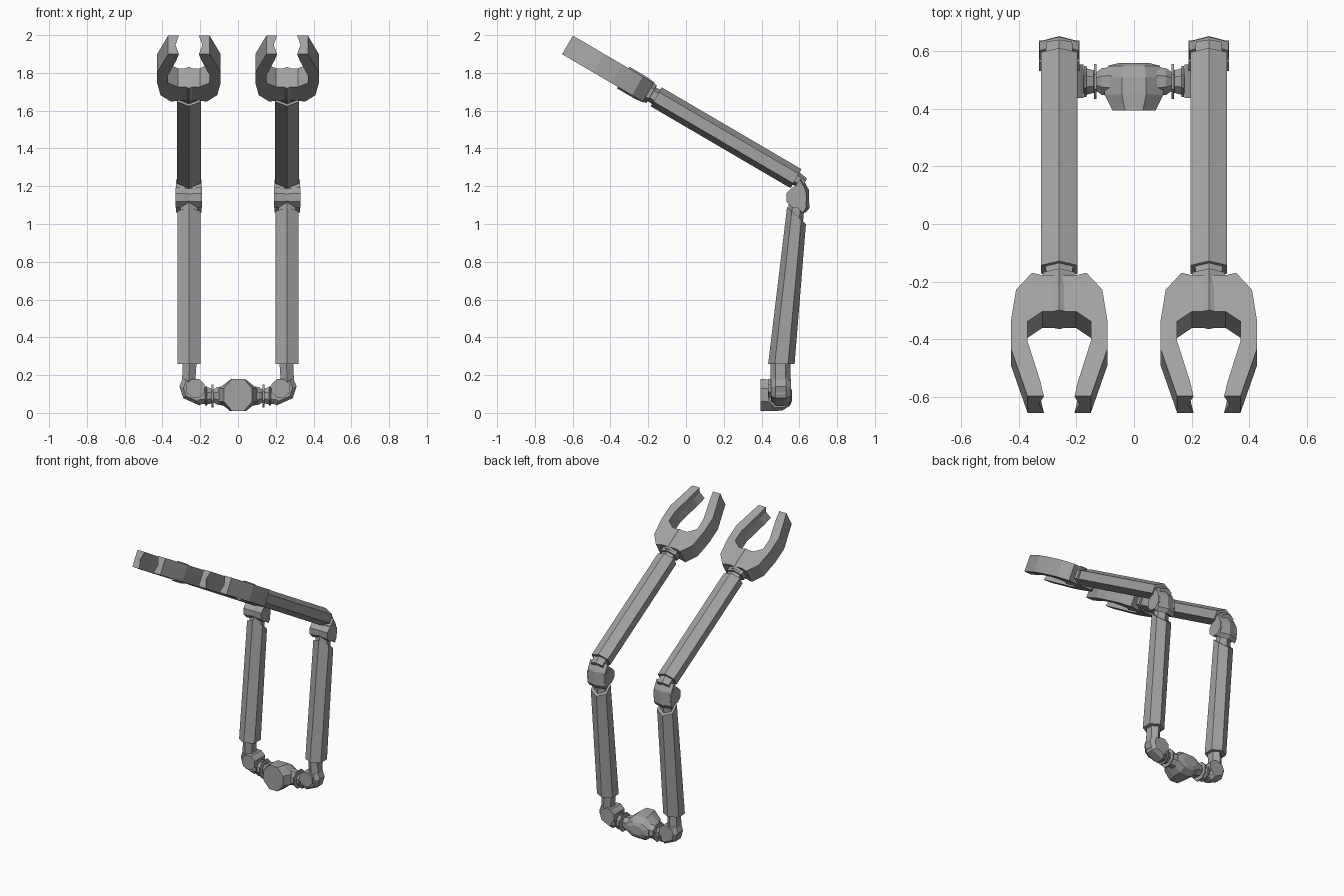
import bpy, bmesh, math
from mathutils import Vector

if "Cube" in bpy.data.objects:
    bpy.data.objects.remove(bpy.data.objects["Cube"])

grey = bpy.data.materials.new("metal grey")
grey.diffuse_color = (0.36, 0.36, 0.36, 1)
grey.use_nodes = True
grey.node_tree.nodes["Principled BSDF"].inputs["Base Color"].default_value = grey.diffuse_color

X = Vector((1, 0, 0))
Y = Vector((0, 1, 0))
Z = Vector((0, 0, 1))


def ring(c, a, b, ra, rb, n=6, turn=0.0):
    """Polygon of n corners round c, half sizes ra along a and rb along b."""
    out = []
    for i in range(n):
        t = math.tau * (i + turn) / n
        out.append(Vector(c) + a * (ra * math.cos(t)) + b * (rb * math.sin(t)))
    return out


def loft(name, rings):
    """Skin a closed solid through rings of equal corner count."""
    bm = bmesh.new()
    vs = [[bm.verts.new(p) for p in r] for r in rings]
    n = len(rings[0])
    for r, q in zip(vs, vs[1:]):
        for i in range(n):
            j = (i + 1) % n
            bm.faces.new((r[i], r[j], q[j], q[i]))
    bm.faces.new(vs[0])
    bm.faces.new(vs[-1])
    bmesh.ops.recalc_face_normals(bm, faces=bm.faces)
    me = bpy.data.meshes.new(name)
    bm.to_mesh(me)
    bm.free()
    me.materials.append(grey)
    ob = bpy.data.objects.new(name, me)
    bpy.context.collection.objects.link(ob)
    return ob


def paired(name, rings):
    """Make the right part and its mirrored left twin."""
    loft("right_" + name, rings)
    loft("left_" + name, [[Vector((-p.x, p.y, p.z)) for p in r] for r in rings])


# central body: faceted drum facing the front
body = [(0.395, 0.075, 0.085, 0.095), (0.45, 0.102, 0.083, 0.093),
        (0.51, 0.102, 0.078, 0.09), (0.55, 0.09, 0.052, 0.09), (0.56, 0.05, 0.03, 0.09)]
loft("central_body", [ring((0, y, z), X, Z, rx / 0.924, rz / 0.924, 8, 0.5)
                      for y, rx, rz, z in body])

# shoulder shaft with two flanges, turned about x
shaft = [(0.08, 0.055), (0.112, 0.05), (0.13, 0.036), (0.131, 0.066), (0.139, 0.066),
         (0.14, 0.042), (0.165, 0.05), (0.166, 0.058), (0.173, 0.058), (0.174, 0.045),
         (0.205, 0.05)]
paired("shoulder_shaft", [ring((x, 0.495, 0.09), Y, Z, r, r, 8, 0.5) for x, r in shaft])

# bent shoulder corner, narrowing towards its front and back
corner = [(0.18, 0.055), (0.205, 0.04), (0.29, 0.078), (0.31, 0.14),
          (0.29, 0.19), (0.225, 0.185), (0.18, 0.13)]
centre = Vector((0.24, 0, 0.115))


def corner_ring(y, k):
    return [centre + (Vector((x, 0, z)) - centre) * k + Y * y for x, z in corner]


paired("shoulder_corner", [corner_ring(0.45, 0.7), corner_ring(0.475, 1),
                           corner_ring(0.53, 1), corner_ring(0.555, 0.7)])
# shoulder pivot drum
paired("shoulder_pivot", [ring((0.225, y, 0.13), X, Z, 0.053, 0.053, 8, 0.5)
                          for y in (0.438, 0.555)])
# neck rising into the upper arm
paired("shoulder_neck", [ring((x, y, z), Y, X, 0.052, w, 6) for x, y, z, w in
                         ((0.265, 0.5, 0.1, 0.04), (0.255, 0.5, 0.28, 0.042))])

# upper arm: six-sided sleeve with a slanted top
low = ring((0.26, 0.505, 0.26), Y, X, 0.07, 0.07)
top = ring((0.26, 0.585, 1.045), Y, X, 0.05, 0.07)
for p in top:
    p.z -= (p.y - 0.585) * 0.9
paired("upper_arm", [low, top])
paired("upper_arm_neck", [ring((0.26, y, z), Y, X, 0.042, 0.052)
                          for y, z in ((0.575, 0.98), (0.587, 1.12))])

# elbow pivot across x, slightly waisted
paired("elbow_pivot", [ring((x, 0.585, 1.14), Y, Z, r, r, 8, 0.5) for x, r in
                       ((0.19, 0.058), (0.225, 0.056), (0.26, 0.05),
                        (0.295, 0.056), (0.33, 0.058))])
# elbow guard wrapping the back
guard = [(0.57, 1.19), (0.608, 1.235), (0.638, 1.18), (0.64, 1.085),
         (0.622, 1.06), (0.575, 1.1)]
paired("elbow_guard", [[Vector((0.26 + dx, y + (dy if y > 0.6 else 0), z)) for y, z in guard]
                       for dx, dy in ((-0.068, -0.005), (0, 0.013), (0.068, -0.005))])

# forearm frame: D runs to the hand, N points up from it
D = Vector((0, -0.863, 0.505))
N = Vector((0, 0.505, 0.863))
O = Vector((0.26, 0.5825, 1.24))


def tube(name, sections):
    paired(name, [ring(O + D * u, N, X, rn, rx / 0.866) for u, rn, rx in sections])


tube("forearm", [(0, 0.058, 0.063), (0.858, 0.058, 0.063)])
tube("forearm_neck", [(-0.05, 0.03, 0.045), (0.05, 0.045, 0.05)])
tube("wrist", [(0.84, 0.046, 0.05), (0.885, 0.042, 0.045), (0.886, 0.055, 0.057),
               (0.92, 0.055, 0.057)])
tube("palm", [(0.9, 0.06, 0.05), (0.95, 0.066, 0.06), (1.06, 0.066, 0.07)])

# claw: half outline as (across, along), last-but-one pair forms the tip
outer = [(0.055, 0.915), (0.095, 0.905), (0.15, 0.973), (0.168, 1.10),
         (0.168, 1.21), (0.11, 1.402)]
inner = [(0.053, 1.402), (0.066, 1.34), (0.11, 1.18), (0.11, 1.10), (0.058, 1.06)]


def claw_ring(h, groove):
    """Full claw outline at height h, the grip faces notched by groove."""
    half = outer + [(a + groove if i < 2 else a, u) for i, (a, u) in enumerate(inner)]
    pts = half + [(-a, u) for a, u in reversed(half)]
    return [O + X * a + D * u + N * h for a, u in pts]


paired("claw", [claw_ring(-0.057, 0), claw_ring(0, 0.018), claw_ring(0.057, 0)])
